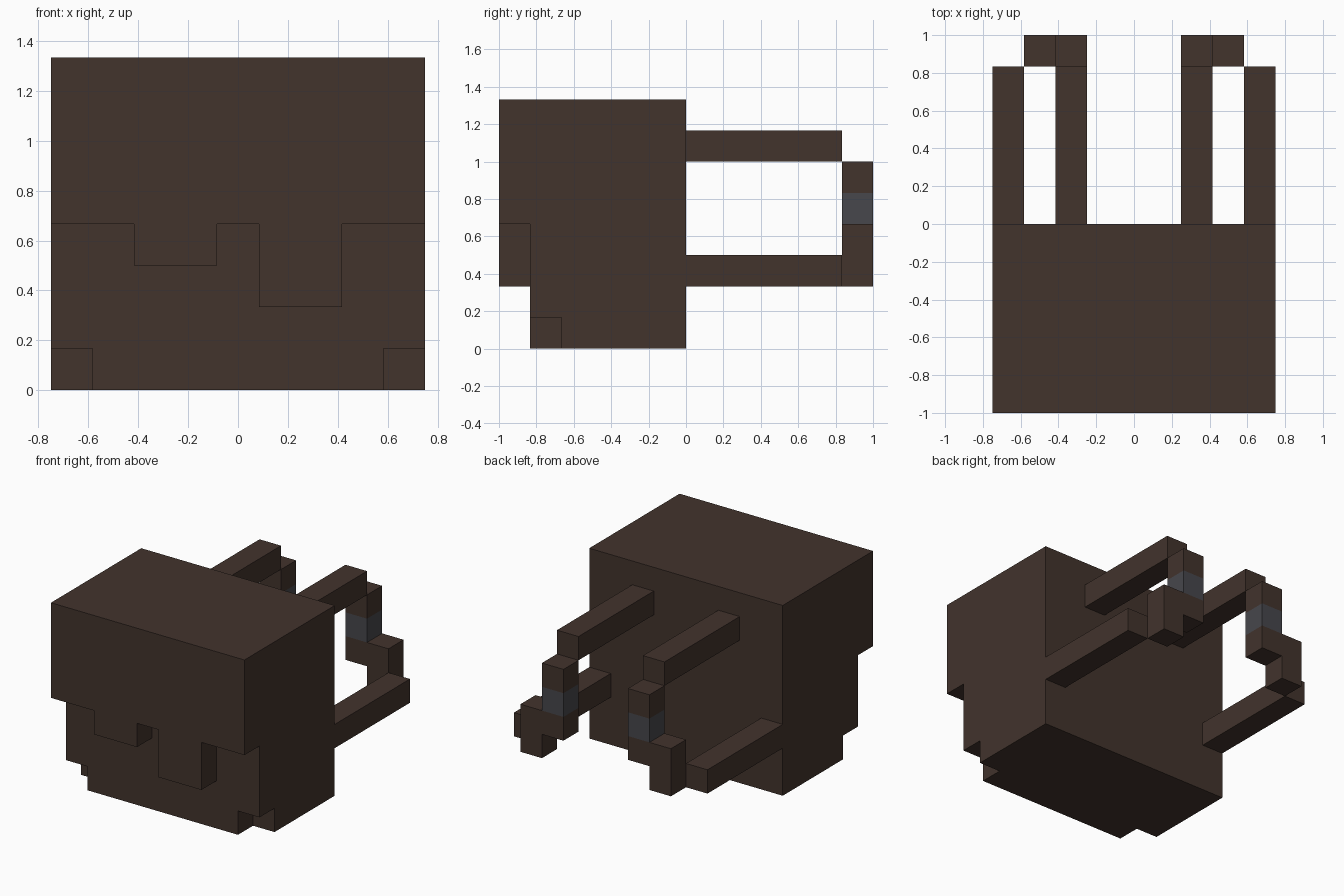
import bpy, bmesh

if "Cube" in bpy.data.objects:
    bpy.data.objects.remove(bpy.data.objects["Cube"])

U = 1 / 6  # size of one block unit


def material(name, color):
    m = bpy.data.materials.new(name)
    m.diffuse_color = (*color, 1)
    m.use_nodes = True
    m.node_tree.nodes["Principled BSDF"].inputs["Base Color"].default_value = m.diffuse_color
    return m


brown = material("dark_brown_leather", (0.0545, 0.0335, 0.0257))
grey = material("grey_buckle", (0.0630, 0.0630, 0.0720))


def prism(name, outline, y0, y1, mat=None):
    """Extrude an x/z outline (in block units) from y0 to y1."""
    bm = bmesh.new()
    face = bm.faces.new([bm.verts.new((x * U, y0 * U, z * U)) for x, z in outline])
    ext = bmesh.ops.extrude_face_region(bm, geom=[face])
    verts = [g for g in ext["geom"] if isinstance(g, bmesh.types.BMVert)]
    bmesh.ops.translate(bm, verts=verts, vec=(0, (y1 - y0) * U, 0))
    bmesh.ops.recalc_face_normals(bm, faces=bm.faces)
    me = bpy.data.meshes.new(name)
    bm.to_mesh(me)
    bm.free()
    ob = bpy.data.objects.new(name, me)
    bpy.context.collection.objects.link(ob)
    if mat:
        me.materials.append(mat)
    return ob


def box(name, x, y, z, mat=None):
    outline = [(x[0], z[0]), (x[1], z[0]), (x[1], z[1]), (x[0], z[1])]
    return prism(name, outline, y[0], y[1], mat)


def cut(target, cutter):
    mod = target.modifiers.new(cutter.name, 'BOOLEAN')
    mod.operation = 'DIFFERENCE'
    mod.solver = 'EXACT'
    mod.object = cutter
    cutter.hide_render = True
    cutter.hide_viewport = True


# Bag body, cut back below the stepped hem of the front flap
bag = box("bag_body", (-4.5, 4.5), (-6, 0), (0, 8), brown)
hem = [(-5, -1), (5, -1), (5, 4), (2.5, 4), (2.5, 2), (0.5, 2), (0.5, 4),
       (-0.5, 4), (-0.5, 3), (-2.5, 3), (-2.5, 4), (-5, 4)]
cut(bag, prism("flap_hem_cutter", hem, -7, -5))

for side, s in (("left", -1), ("right", 1)):
    def span(a, b):
        return tuple(sorted((s * a, s * b)))

    # Notched lower front corner
    cut(bag, box(side + "_corner_cutter", span(3.5, 5), (-7, -4), (-1, 1)))

    # Shoulder strap: upper arm, hanging post with buckle, step, lower arm
    box(side + "_strap_upper", span(1.5, 2.5), (0, 5), (6, 7), brown)
    box(side + "_strap_post_top", span(1.5, 2.5), (5, 6), (5, 6), brown)
    box(side + "_strap_buckle", span(1.5, 2.5), (5, 6), (4, 5), grey)
    box(side + "_strap_post_bottom", span(1.5, 2.5), (5, 6), (3, 4), brown)
    box(side + "_strap_step", span(2.5, 3.5), (5, 6), (2, 4), brown)
    box(side + "_strap_lower", span(3.5, 4.5), (0, 5), (2, 3), brown)
